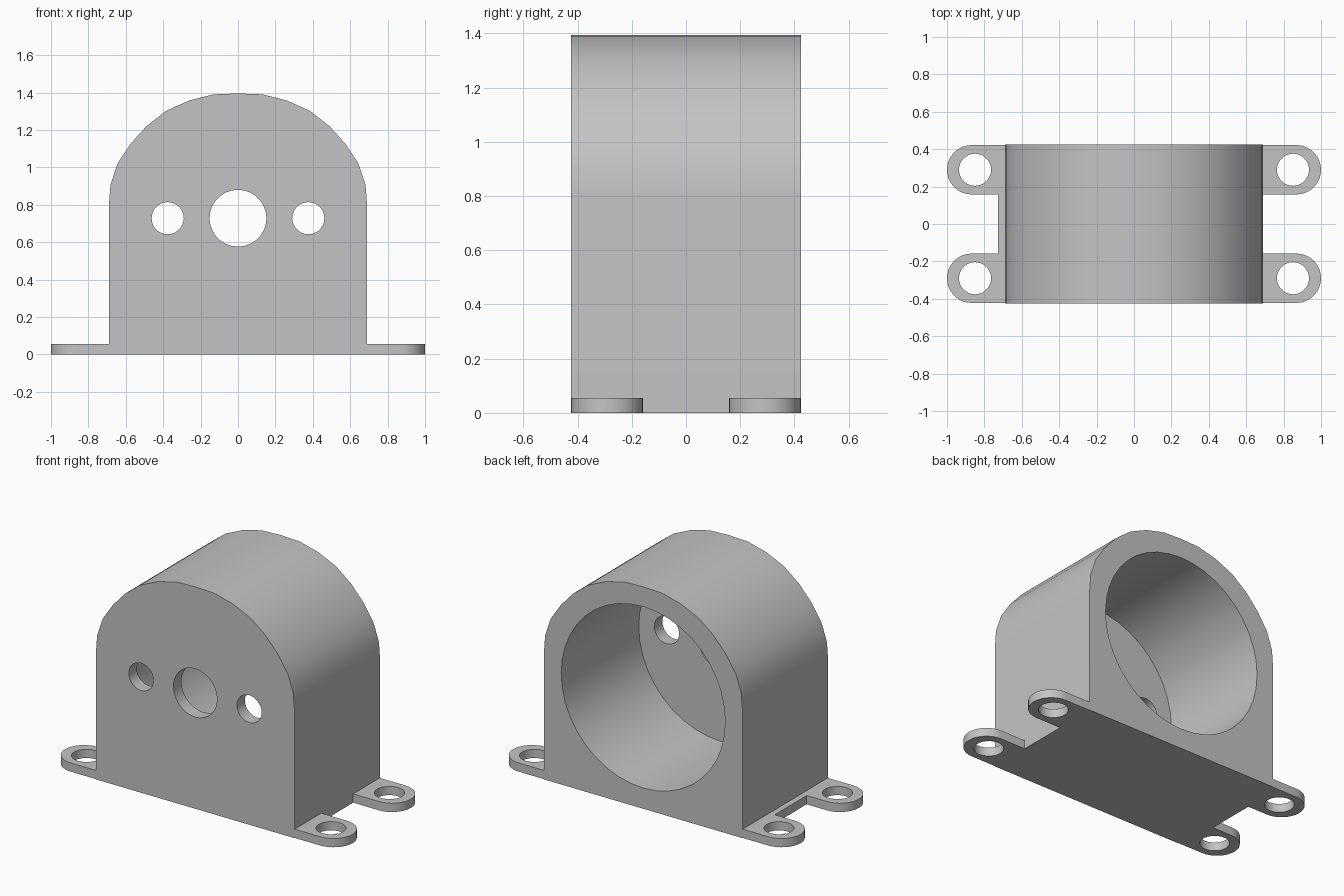
import bpy, bmesh, math
from mathutils import Matrix

if "Cube" in bpy.data.objects:
    bpy.data.objects.remove(bpy.data.objects["Cube"])

grey = bpy.data.materials.new("plain grey")
grey.use_nodes = True
colour = (0.55, 0.55, 0.55, 1)
grey.diffuse_color = colour
grey.node_tree.nodes["Principled BSDF"].inputs["Base Color"].default_value = colour


def prism(name, outline, depth, matrix):
    """Extrude a flat outline by depth along its own z, then place it."""
    bm = bmesh.new()
    face = bm.faces.new([bm.verts.new((u, v, 0)) for u, v in outline])
    top = bmesh.ops.extrude_face_region(bm, geom=[face])["geom"]
    bmesh.ops.translate(bm, vec=(0, 0, depth),
                        verts=[g for g in top if isinstance(g, bmesh.types.BMVert)])
    bmesh.ops.transform(bm, matrix=matrix, verts=bm.verts)
    bmesh.ops.recalc_face_normals(bm, faces=bm.faces)
    mesh = bpy.data.meshes.new(name)
    bm.to_mesh(mesh)
    bm.free()
    mesh.materials.append(grey)
    obj = bpy.data.objects.new(name, mesh)
    bpy.context.collection.objects.link(obj)
    return obj


def arc(cx, cy, r, start, end, steps):
    return [(cx + r * math.cos(a), cy + r * math.sin(a))
            for a in (math.radians(start + (end - start) * i / steps) for i in range(steps + 1))]


def circle(cx, cy, r, steps=28):
    return arc(cx, cy, r, 0, 360, steps)[:-1]


def cut(obj, cutter):
    bpy.context.view_layer.objects.active = obj
    mod = obj.modifiers.new("cut", "BOOLEAN")
    mod.operation, mod.solver, mod.object = "DIFFERENCE", "EXACT", cutter
    bpy.ops.object.modifier_apply(modifier=mod.name)
    bpy.data.objects.remove(cutter)


def upright(y):
    """Profile plane (x, z), extruding towards the front from y."""
    return Matrix.Translation((0, y, 0)) @ Matrix.Rotation(math.pi / 2, 4, "X")


# Arched housing block
W, D, T = 0.69, 0.425, 0.055
side = [(W, 0), (W, 0.8), (0.682, 0.907), (0.644, 1.02), (0.575, 1.125),
        (0.487, 1.222), (0.384, 1.302), (0.26, 1.358), (0.13, 1.39)]
housing = prism("housing", side + [(0, 1.395)] + [(-x, z) for x, z in reversed(side)],
                2 * D, upright(D))

# Deep round bore from the back, leaving a thin front wall
cut(housing, prism("bore_cutter", circle(0, 0.7, 0.57, 40), 0.87, upright(D + 0.1)))

# Shaft hole and two screw holes through the front wall
for x, r in ((0, 0.152), (-0.376, 0.086), (0.376, 0.086)):
    cut(housing, prism("hole_cutter", circle(x, 0.728, r), 0.3, upright(-0.25)))

# Four mounting ears with rounded ends
parts = [housing]
for sx, x_name in ((1, "left"), (-1, "right")):
    for y, y_name in ((-0.29, "front"), (0.29, "back")):
        r = 0.132
        outline = [(W, y - r)] + arc(1 - r, y, r, -90, 90, 16) + [(W, y + r)]
        ear = prism(f"{y_name}_{x_name}_ear", [(sx * u, v) for u, v in outline],
                    T, Matrix.Identity(4))
        cut(ear, prism("ear_cutter", circle(sx * 0.85, y, 0.086), 0.3,
                       Matrix.Translation((0, 0, -0.1))))
        parts.append(ear)

# Narrow ledge along the right side, between the ears
e = 0.158
parts.append(prism("side_ledge", [(-0.728, -e), (-W, -e), (-W, e), (-0.728, e)],
                   T, Matrix.Identity(4)))

bpy.ops.object.select_all(action="DESELECT")
for obj in parts:
    obj.select_set(True)
bpy.context.view_layer.objects.active = housing
bpy.ops.object.shade_smooth_by_angle()
